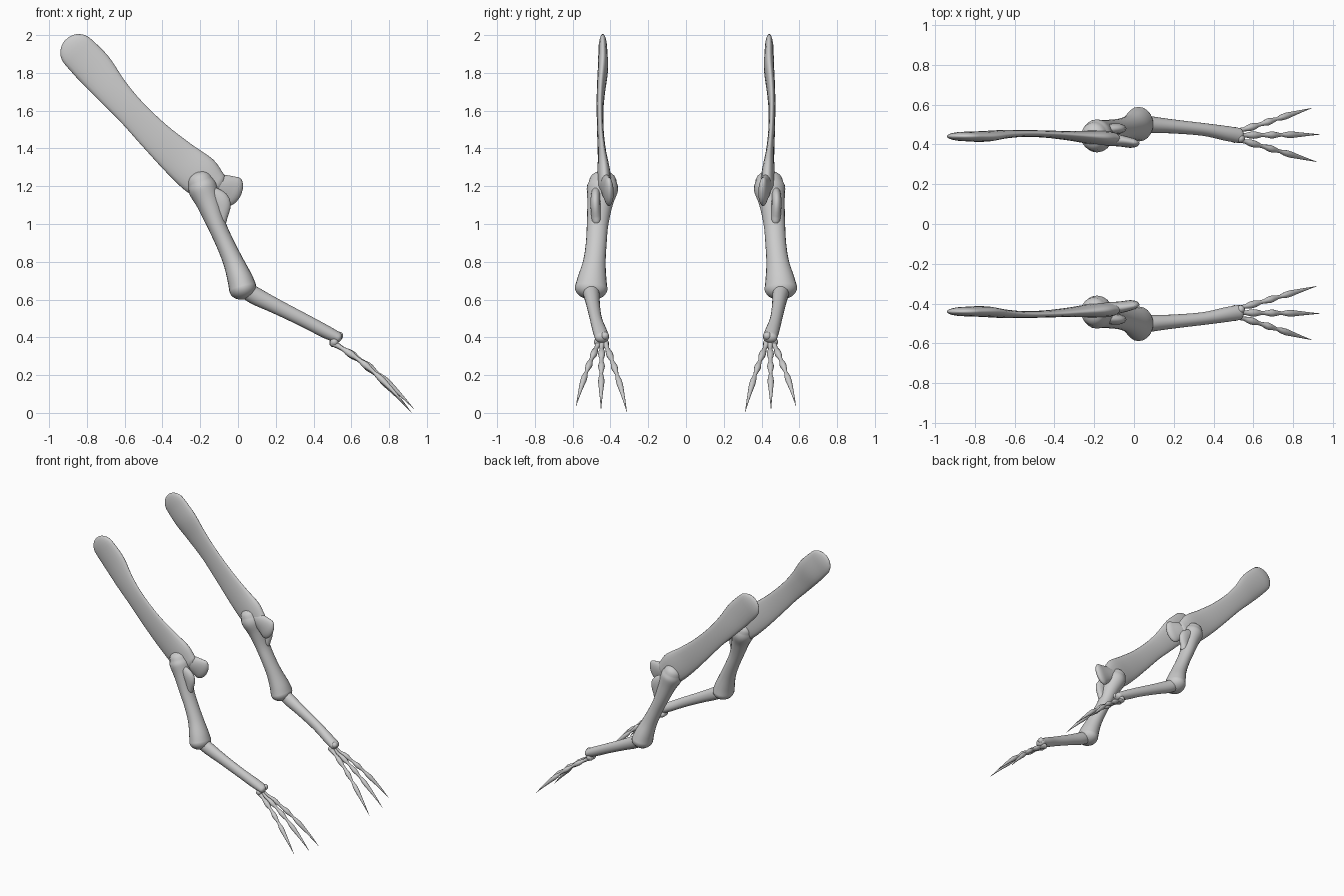
import bpy, bmesh, math
from mathutils import Vector

cube = bpy.data.objects.get("Cube")
if cube:
    bpy.data.objects.remove(cube, do_unlink=True)

bone = bpy.data.materials.new("bone_grey")
bone.use_nodes = True
GREY = (0.6, 0.6, 0.6, 1)
bone.diffuse_color = GREY
bone.node_tree.nodes["Principled BSDF"].inputs["Base Color"].default_value = GREY


def smooth_sections(secs, steps):
    """Catmull-Rom interpolation of (x, y, z, in-plane radius, y radius)."""
    out = []
    n = len(secs)
    for i in range(n - 1):
        p = [secs[max(0, min(n - 1, i + k))] for k in (-1, 0, 1, 2)]
        for s in range(steps):
            t = s / steps
            out.append([0.5 * (2 * b + (c - a) * t + (2 * a - 5 * b + 4 * c - d) * t * t
                               + (3 * b - a - 3 * c + d) * t ** 3)
                        for a, b, c, d in zip(*p)])
    return out + [list(secs[-1])]


def finish(name, bm, side):
    for v in bm.verts:
        v.co.y *= side
    bmesh.ops.recalc_face_normals(bm, faces=bm.faces[:])
    for f in bm.faces:
        f.smooth = True
    mesh = bpy.data.meshes.new(name)
    bm.to_mesh(mesh)
    bm.free()
    mesh.materials.append(bone)
    obj = bpy.data.objects.new(name, mesh)
    bpy.context.collection.objects.link(obj)


def loft(name, secs, side, caps=(0.02, 0.02), steps=5, ring=20):
    """Elliptical tube through the sections with domed ends."""
    pts = smooth_sections(secs, steps)
    frames = []
    for i, p in enumerate(pts):
        a, b = pts[max(0, i - 1)], pts[min(len(pts) - 1, i + 1)]
        tan = (Vector(b[:3]) - Vector(a[:3])).normalized()
        frames.append((Vector(p[:3]), tan, p[3], p[4]))

    def dome(frame, length, sign):
        c, t, ra, rb = frame
        rows = []
        for k in range(1, 6):
            ang = math.radians(16 * k)
            rows.append((c + t * sign * length * math.sin(ang), t,
                         ra * math.cos(ang), rb * math.cos(ang)))
        return rows

    frames = dome(frames[0], caps[0], -1)[::-1] + frames + dome(frames[-1], caps[1], 1)
    bm = bmesh.new()
    rings = []
    for c, t, ra, rb in frames:
        across = t.cross(Vector((0, 1, 0))).normalized()
        wide = across.cross(t).normalized()
        rings.append([bm.verts.new(c + across * ra * math.cos(u) + wide * rb * math.sin(u))
                      for u in (math.tau * j / ring for j in range(ring))])
    for r0, r1 in zip(rings, rings[1:]):
        for j in range(ring):
            k = (j + 1) % ring
            bm.faces.new((r0[j], r0[k], r1[k], r1[j]))
    bm.faces.new(rings[0])
    bm.faces.new(rings[-1])
    finish(name, bm, side)


# Section tables: x, distance from centre plane, z, in-plane radius, side radius
SCAPULA = [(-.845, .44, 1.91, .097, .024), (-.76, .44, 1.82, .1, .027),
           (-.67, .45, 1.71, .086, .022), (-.57, .455, 1.60, .078, .018),
           (-.44, .452, 1.465, .085, .018), (-.31, .443, 1.345, .1, .024),
           (-.2, .435, 1.255, .11, .035), (-.13, .43, 1.2, .085, .035)]
CORACOID = [(-.15, .428, 1.22, .05, .034), (-.08, .42, 1.195, .068, .03),
            (-.03, .41, 1.172, .083, .026)]
HUMERUS = [(-.2, .44, 1.225, .068, .073), (-.185, .443, 1.185, .077, .083),
           (-.155, .455, 1.11, .064, .068), (-.115, .468, 1.0, .05, .057),
           (-.07, .475, .9, .048, .055), (-.025, .485, .8, .054, .06),
           (.01, .497, .71, .067, .077), (.025, .502, .66, .073, .087)]
CREST = [(-.15, .475, 1.17, .035, .025), (-.09, .48, 1.115, .05, .026),
         (-.085, .475, 1.03, .028, .025)]
FOREARM = [(.04, .505, .65, .045, .045), (.1, .498, .615, .046, .041),
           (.2, .49, .565, .04, .035), (.35, .475, .49, .036, .032),
           (.46, .456, .432, .035, .037), (.525, .445, .4, .03, .038)]

for label, side in (("front", -1), ("back", 1)):
    loft(label + "_shoulder_blade", SCAPULA, side, (.095, .04))
    loft(label + "_coracoid", CORACOID, side, (.03, .05))
    loft(label + "_upper_arm", HUMERUS, side, (.055, .06))
    loft(label + "_upper_arm_crest", CREST, side, (.03, .04))
    loft(label + "_forearm", FOREARM, side, (.03, .025))

    # Wrist bones
    for n, (dx, dy, dz) in enumerate([(.535, .43, .408), (.51, .465, .375), (.505, .43, .37)]):
        bm = bmesh.new()
        bmesh.ops.create_uvsphere(bm, u_segments=16, v_segments=10, radius=.022)
        bmesh.ops.translate(bm, verts=bm.verts[:], vec=(dx, dy, dz))
        finish(f"{label}_wrist_bone_{n + 1}", bm, side)

    # Three knuckled digits, each ending in a curved claw
    for digit, spread, reach, drop in (("inner", -.13, .91, .012), ("middle", .005, .925, .028),
                                       ("outer", .135, .885, .045)):
        secs = []
        N = 16
        for i in range(N + 1):
            t = i / N
            knuckle = .0045 * math.cos(math.tau * t * 4.5) if t < .72 else 0
            r = .0155 - .004 * t + knuckle
            if t > .72:
                r = .0135 * (1 - t) / .28 + .0015
            x = .5 + (reach - .5) * (t - .06 * math.sin(math.pi * t) * t + .04 * math.sin(math.pi * t))
            z = .372 + (drop - .372) * (.78 * t + .22 * t ** 3)
            y = .445 + spread * (.12 + .88 * t)
            secs.append((x, y, z, r, r))
        loft(f"{label}_{digit}_digit", secs, side, (.01, .012), steps=2, ring=12)
